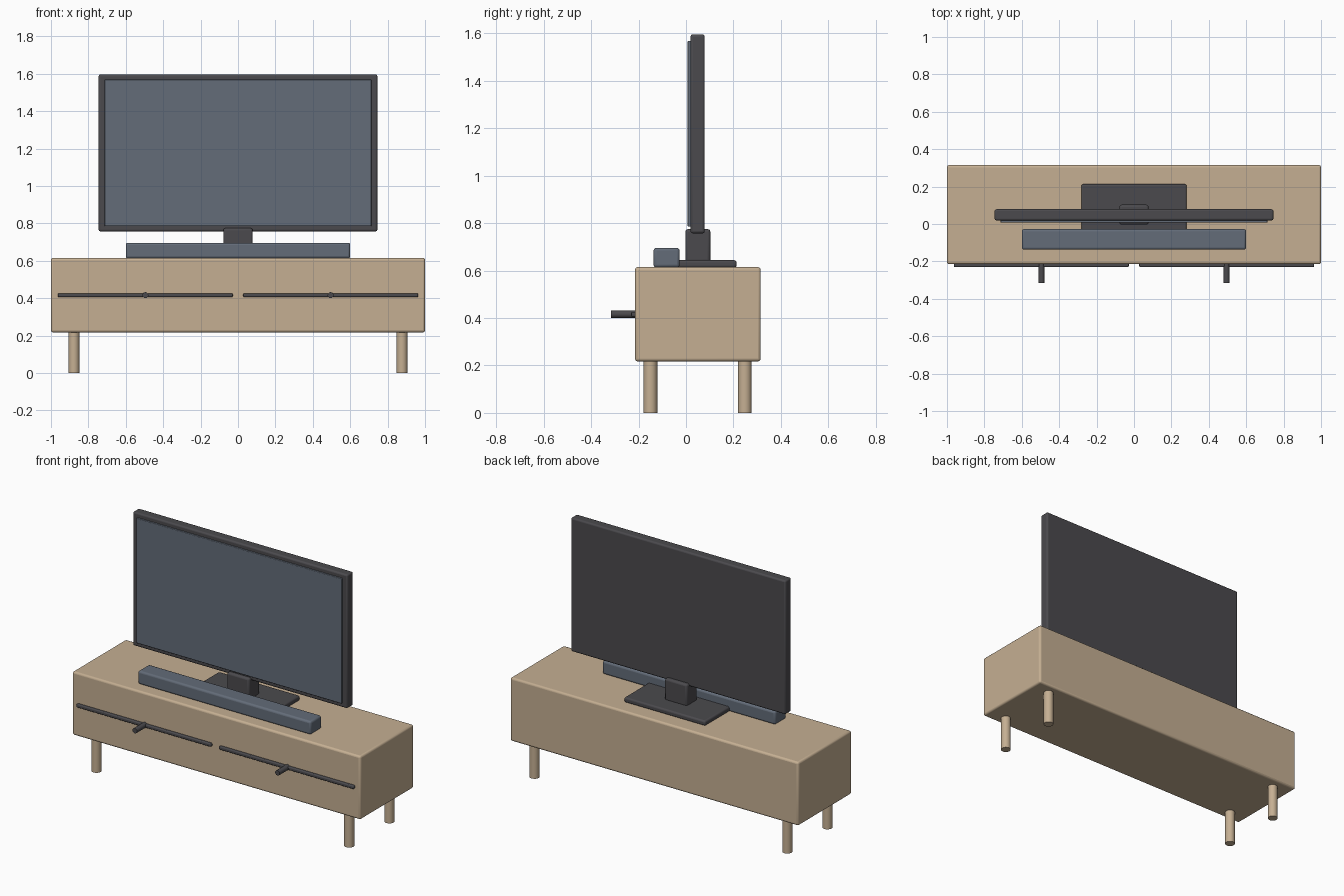
import bpy
import math

cube = bpy.data.objects.get("Cube")
if cube:
    bpy.data.objects.remove(cube, do_unlink=True)


def material(name, rgb):
    m = bpy.data.materials.new(name)
    m.use_nodes = True
    m.diffuse_color = (*rgb, 1)
    m.node_tree.nodes["Principled BSDF"].inputs["Base Color"].default_value = (*rgb, 1)
    return m


wood = material("light wood", (0.56, 0.43, 0.29))
dark = material("dark plastic", (0.07, 0.068, 0.075))
slate = material("slate blue", (0.125, 0.15, 0.19))


def finish(name, mat, bevel):
    """Name and colour the active object and round its edges."""
    ob = bpy.context.object
    ob.name = name
    ob.data.materials.append(mat)
    bpy.ops.object.transform_apply(location=False, rotation=True, scale=True)
    bpy.ops.object.shade_smooth_by_angle(angle=math.radians(35))
    if bevel:
        mod = ob.modifiers.new("Rounded edges", "BEVEL")
        mod.width = bevel
        mod.segments = 3
        mod.limit_method = "ANGLE"
    return ob


def box(name, x, y, z, mat, bevel):
    """Box given by its (low, high) limits on each axis."""
    limits = (x, y, z)
    bpy.ops.mesh.primitive_cube_add(size=1, location=[(a + b) / 2 for a, b in limits])
    bpy.context.object.scale = [b - a for a, b in limits]
    return finish(name, mat, bevel)


def rod(name, radius, length, centre, mat, along_y=False):
    turn = math.pi / 2 if along_y else 0
    bpy.ops.mesh.primitive_cylinder_add(vertices=24, radius=radius, depth=length,
                                        location=centre, rotation=(turn, 0, 0))
    return finish(name, mat, 0)


# Cabinet
box("cabinet", (-1, 1), (-0.215, 0.315), (0.217, 0.615), wood, 0.012)

# Legs, drawer grooves and handles, mirrored left and right
for side, s in (("left", 1), ("right", -1)):
    for end, y in (("front", -0.15), ("back", 0.248)):
        rod(f"{end}_{side}_leg", 0.029, 0.23, (s * 0.877, y, 0.115), wood)
    ends = sorted((s * 0.028, s * 0.963))
    box(f"{side}_drawer_strip", ends, (-0.231, -0.205), (0.405, 0.426), dark, 0.006)
    rod(f"{side}_handle", 0.016, 0.11, (s * 0.495, -0.261, 0.416), dark, True)

# Television
box("television_body", (-0.745, 0.745), (0.019, 0.079), (0.757, 1.596), dark, 0.01)
box("television_screen", (-0.713, 0.713), (0.007, 0.03), (0.785, 1.568), slate, 0.004)
box("stand_neck", (-0.078, 0.078), (-0.003, 0.103), (0.635, 0.775), dark, 0.012)
box("stand_base", (-0.282, 0.282), (-0.115, 0.213), (0.612, 0.644), dark, 0.01)

# Soundbar
box("soundbar", (-0.6, 0.6), (-0.137, -0.027), (0.613, 0.696), slate, 0.012)
